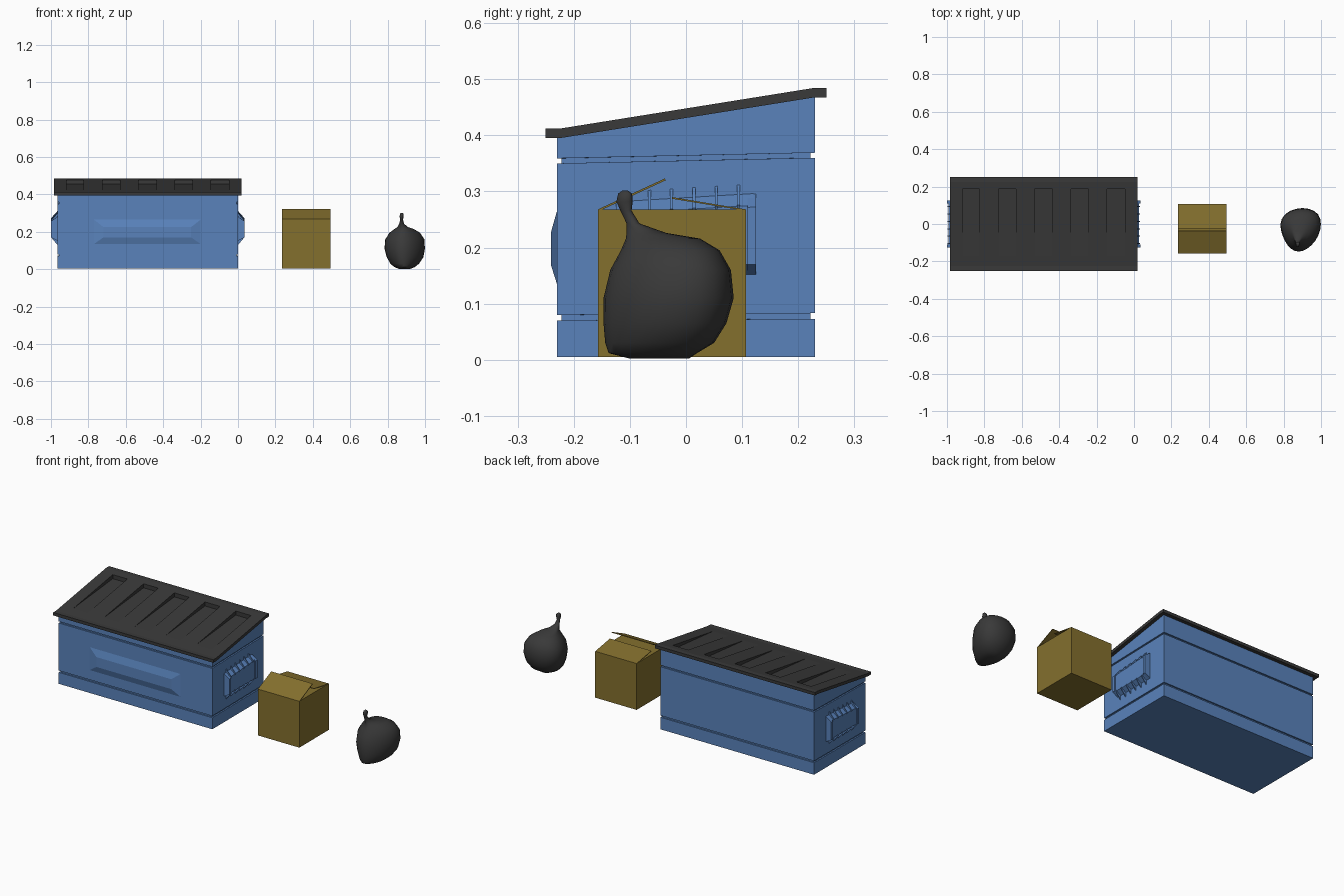
import bpy, bmesh, math

if "Cube" in bpy.data.objects:
    bpy.data.objects.remove(bpy.data.objects["Cube"])


def material(name, rgb):
    m = bpy.data.materials.new(name)
    m.use_nodes = True
    m.diffuse_color = (*rgb, 1)
    m.node_tree.nodes["Principled BSDF"].inputs["Base Color"].default_value = (*rgb, 1)
    return m


BLUE = material("blue_paint", (0.10, 0.225, 0.50))
DARK = material("dark_plastic", (0.041, 0.041, 0.041))
CARD = material("brown_cardboard", (0.23, 0.16, 0.027))


def finish(bm, name, mat):
    bmesh.ops.remove_doubles(bm, verts=bm.verts, dist=1e-5)
    bmesh.ops.recalc_face_normals(bm, faces=bm.faces)
    mesh = bpy.data.meshes.new(name)
    bm.to_mesh(mesh)
    bm.free()
    mesh.materials.append(mat)
    ob = bpy.data.objects.new(name, mesh)
    bpy.context.collection.objects.link(ob)
    return ob


def loft(rings, name, mat):
    """Skin a list of closed point rings and cap both ends."""
    bm = bmesh.new()
    rows = [[bm.verts.new(p) for p in r] for r in rings]
    n = len(rows[0])
    for a, b in zip(rows, rows[1:]):
        for i in range(n):
            j = (i + 1) % n
            bm.faces.new((a[i], a[j], b[j], b[i]))
    bm.faces.new(rows[0])
    bm.faces.new(rows[-1])
    return finish(bm, name, mat)


# Bin body: stacked rectangles with two grooves; (inset, front z, back z)
X0, X1, Y = -0.965, 0.0, 0.23
levels = [(0, .005, .005), (0, .07, .073), (.008, .07, .073), (.008, .08, .083),
          (0, .08, .083), (0, .35, .36), (.008, .35, .36), (.008, .359, .369),
          (0, .359, .369), (0, .395, .468), (.01, .395, .466), (.01, .362, .43)]
loft([[(X0 + d, d - Y, f), (X1 - d, d - Y, f), (X1 - d, Y - d, b), (X0 + d, Y - d, b)]
      for d, f, b in levels], "bin_body", BLUE)


# Raised front panel
def panel_ring(y, x0, x1, z0, z1):
    return [(x0, y, z0), (x1, y, z0), (x1, y, z1), (x0, y, z1)]


loft([panel_ring(-.225, -.77, -.2, .135, .265), panel_ring(-Y, -.77, -.2, .135, .265),
      panel_ring(-.241, -.72, -.25, .17, .226)], "front_panel", BLUE)


# Lifting pockets on both ends, with end plates and triangular ribs
def end_prism(profile, y0, y1, side, name):
    def point(d, z, y):
        x = X1 + d if side > 0 else X0 - d
        return (x, y, z + (.06 * y if z > .22 else 0))
    loft([[point(d, z, y) for d, z in profile] for y in (y0, y1)], name, BLUE)


POCKET = [(-.005, .15), (0, .152), (.027, .17), (.027, .268), (0, .289), (-.005, .289)]
PLATE = [(-.005, .152), (.0, .152), (.034, .17), (.034, .265), (0, .288), (-.005, .288)]
RIB = [(-.005, .13), (0, .13), (.034, .168), (.034, .267), (0, .306), (-.005, .306)]
for side, label in ((1, "left"), (-1, "right")):
    end_prism(POCKET, -.12, .12, side, label + "_pocket")
    for y in (-.125, .11):
        end_prism(PLATE, y, y + .015, side, label + "_pocket_end")
    for i in range(6):
        y = -.105 + i * .0397
        # each rib is a pair of gussets above and below the pocket
        end_prism([(0, .28), (.028, .262), (.032, .27), (0, .306)],
                  y - .0025, y + .0025, side, label + "_upper_rib")
        end_prism([(0, .16), (.028, .175), (.032, .168), (0, .13)],
                  y - .0025, y + .0025, side, label + "_lower_rib")

# Lid: sloped slab with five wedge-shaped recesses
RECESS = [(-.917 + i * .193, -.825 + i * .193 + i * .001) for i in range(5)]
xs = [-.985] + [x for pair in RECESS for x in pair] + [.02]
ys = [-.25, -.225, -.17, .187, .225, .25]
THICK = .017


def lid_z(y):
    t = min(max((y + .225) / .45, 0), 1)
    return .412 + .072 * t


bm = bmesh.new()


def face(*points):
    bm.faces.new([bm.verts.new(p) for p in points])


for i, (xa, xb) in enumerate(zip(xs, xs[1:])):
    for j, (ya, yb) in enumerate(zip(ys, ys[1:])):
        za, zb = lid_z(ya), lid_z(yb)
        if i % 2 == 1 and j == 2:
            low = zb - .023
            face((xa, ya, za), (xb, ya, za), (xb, yb, low), (xa, yb, low))
            face((xa, yb, low), (xb, yb, low), (xb, yb, zb), (xa, yb, zb))
            for x in (xa, xb):
                face((x, ya, za), (x, yb, low), (x, yb, zb))
            continue
        for drop in (0, THICK):
            face((xa, ya, za - drop), (xb, ya, za - drop),
                 (xb, yb, zb - drop), (xa, yb, zb - drop))
    for y in (ys[0], ys[-1]):
        z = lid_z(y)
        face((xa, y, z), (xb, y, z), (xb, y, z - THICK), (xa, y, z - THICK))
for x in (xs[0], xs[-1]):
    for ya, yb in zip(ys, ys[1:]):
        face((x, ya, lid_z(ya)), (x, yb, lid_z(yb)),
             (x, yb, lid_z(yb) - THICK), (x, ya, lid_z(ya) - THICK))
finish(bm, "bin_lid", DARK)


# Cardboard box and its two loose flaps
def across(profile, x0, x1, name):
    loft([[(x, y, z) for y, z in profile] for x in (x0, x1)], name, CARD)


across([(-.157, .005), (.107, .005), (.107, .268), (-.157, .268)], .235, .495, "carton")
across([(-.157, .268), (-.153, .266), (-.036, .32), (-.038, .323)], .235, .495, "front_flap")
across([(.107, .268), (.103, .266), (-.025, .287), (-.025, .29)], .235, .495, "back_flap")

# Rubbish bag: egg-shaped rings up to a tied neck; (z, x min, x max, y min, y max)
bag = [(.002, .86, .92, -.10, .005), (.012, .835, .945, -.138, .02),
       (.03, .815, .967, -.144, .05), (.065, .795, .99, -.147, .072),
       (.11, .783, .998, -.147, .085), (.16, .787, .995, -.135, .08),
       (.195, .81, .972, -.116, .06), (.216, .838, .938, -.107, .025),
       (.226, .853, .908, -.106, -.035), (.243, .862, .888, -.106, -.083),
       (.266, .867, .882, -.117, -.097), (.282, .864, .886, -.124, -.095),
       (.296, .866, .886, -.121, -.096), (.302, .872, .88, -.113, -.104)]
SIDES = 24
rings = []
for z, x0, x1, y0, y1 in bag:
    ring = []
    for k in range(SIDES):
        a = math.tau * k / SIDES
        c, s = math.cos(a), math.sin(a)
        taper = 1 + .22 * s - .05 * c * c
        ring.append(((x0 + x1) / 2 + (x1 - x0) / 2 * (c * taper * 1.03 + .1 * s * abs(s)),
                     (y0 + y1) / 2 + (y1 - y0) / 2 * s, z))
    rings.append(ring)
bag_object = loft(rings, "rubbish_bag", DARK)
bpy.context.view_layer.objects.active = bag_object
bag_object.select_set(True)
bpy.ops.object.shade_smooth_by_angle(angle=math.radians(50))
